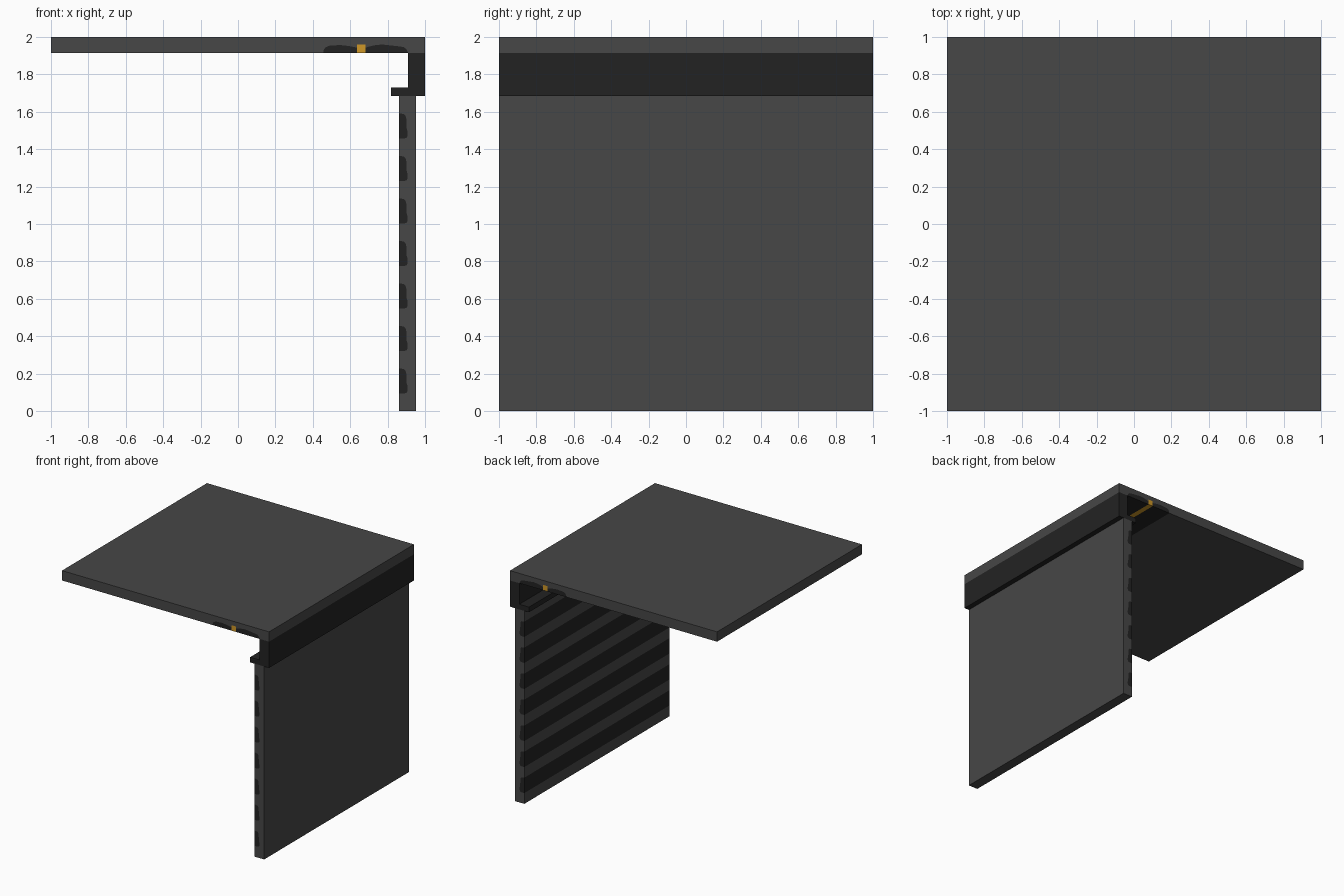
import bpy, bmesh

if "Cube" in bpy.data.objects:
    bpy.data.objects.remove(bpy.data.objects["Cube"])


def material(name, rgb):
    m = bpy.data.materials.new(name)
    m.diffuse_color = (*rgb, 1)
    m.use_nodes = True
    m.node_tree.nodes["Principled BSDF"].inputs["Base Color"].default_value = m.diffuse_color
    return m


GREY = material("mid_grey", (0.063, 0.063, 0.063))
DARK = material("dark_grey", (0.0165, 0.0165, 0.0165))
AMBER = material("amber", (0.62, 0.31, 0.02))


def extrude(name, profile, mat):
    """Extrude an (x, z) outline along y from -1 to 1."""
    bm = bmesh.new()
    face = bm.faces.new([bm.verts.new((x, -1, z)) for x, z in profile])
    ret = bmesh.ops.extrude_face_region(bm, geom=[face])
    verts = [v for v in ret["geom"] if isinstance(v, bmesh.types.BMVert)]
    bmesh.ops.translate(bm, verts=verts, vec=(0, 2, 0))
    bmesh.ops.recalc_face_normals(bm, faces=bm.faces)
    ends = [f for f in bm.faces if len(f.verts) > 4]
    bmesh.ops.triangulate(bm, faces=ends)
    me = bpy.data.meshes.new(name)
    bm.to_mesh(me)
    bm.free()
    me.materials.append(mat)
    ob = bpy.data.objects.new(name, me)
    bpy.context.collection.objects.link(ob)
    return ob


# Lower wall with seven rounded grooves on its inner side
WALL_IN, WALL_OUT, WALL_TOP = 0.862, 0.953, 1.685
GROOVE = [(0, 0), (0.028, 0), (0.039, 0.004), (0.045, 0.015), (0.045, 0.036),
          (0.040, 0.055), (0.038, 0.105), (0.034, 0.122), (0.025, 0.131), (0, 0.134)]
wall = [(WALL_OUT, WALL_TOP), (WALL_OUT, 0), (WALL_IN, 0)]
for i in range(7):
    z0 = 0.094 + i * 0.2272
    groove = [(WALL_IN + x, z0 + z) for x, z in GROOVE]
    wall += groove
    extrude(f"wall_groove_strip_{i + 1}", groove, DARK)
wall.append((WALL_IN, WALL_TOP))
extrude("wall_panel", wall, GREY)

# Corner trim with a small inward ledge
extrude("corner_trim", [(1, 1.685), (1, 1.914), (0.91, 1.914), (0.91, 1.73),
                        (0.817, 1.73), (0.817, 1.685)], DARK)

# Ceiling inlay: two low humps either side of a light strip
Z = 1.914
left = [(0.455, Z), (0.459, 1.933), (0.470, 1.946), (0.490, 1.953), (0.545, 1.957),
        (0.590, 1.952), (0.636, 1.943), (0.636, Z)]
right = [(0.682, Z), (0.682, 1.943), (0.725, 1.955), (0.770, 1.960), (0.850, 1.951),
         (0.885, 1.946), (0.900, 1.935), (0.910, Z)]
light = [(0.636, Z), (0.636, 1.961), (0.682, 1.961), (0.682, Z)]
extrude("ceiling_inlay_left", left, DARK)
extrude("ceiling_inlay_right", right, DARK)
extrude("light_strip", light, AMBER)

# Ceiling slab, recessed around the inlay
slab = [(-1, 2), (-1, Z)] + left[:-1] + light[1:3] + right[1:] + [(1, Z), (1, 2)]
extrude("ceiling_slab", slab, GREY)
